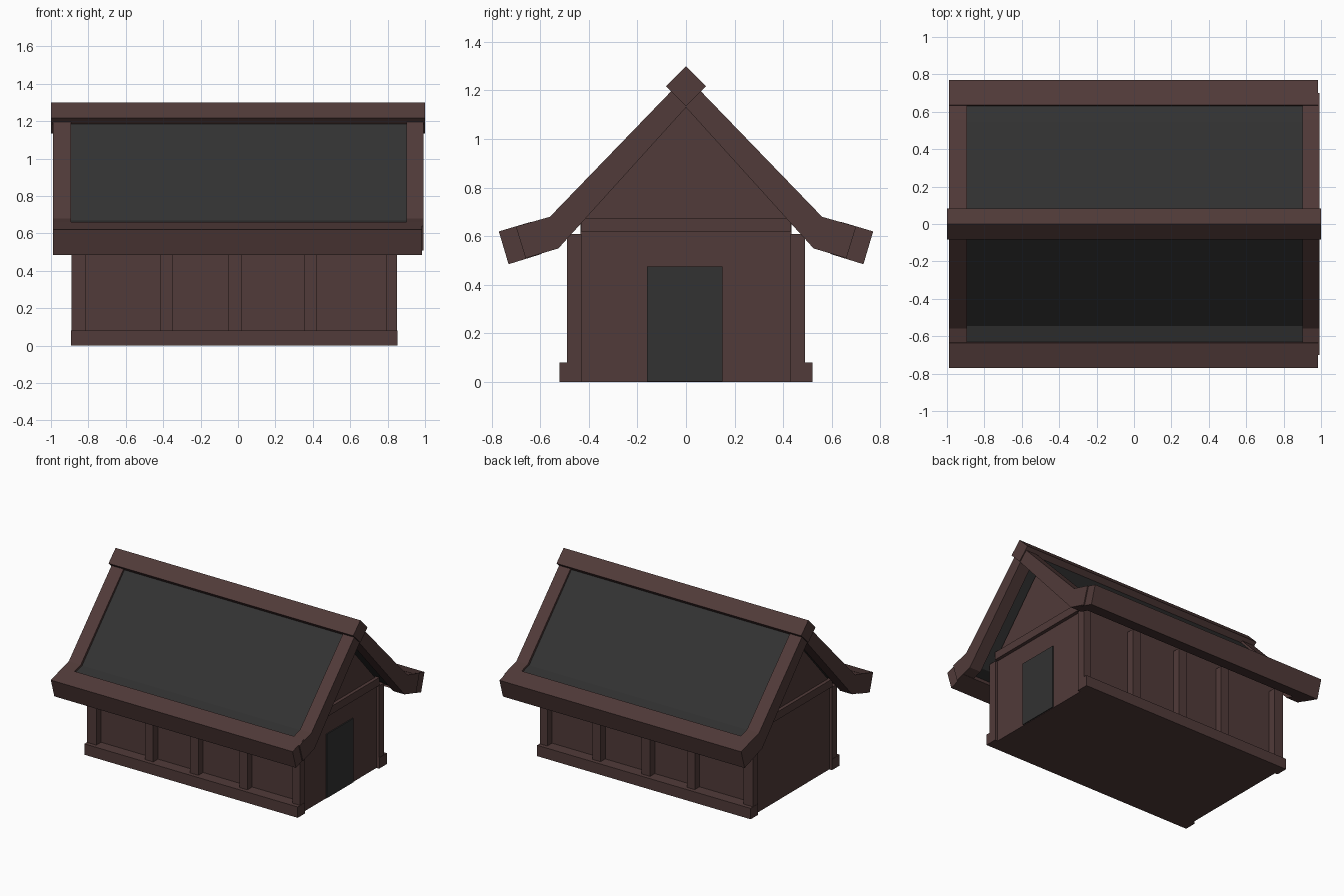
import bpy, bmesh

if "Cube" in bpy.data.objects:
    bpy.data.objects.remove(bpy.data.objects["Cube"])

def material(name, rgb):
    m = bpy.data.materials.new(name)
    m.diffuse_color = (*rgb, 1)
    m.use_nodes = True
    m.node_tree.nodes["Principled BSDF"].inputs["Base Color"].default_value = m.diffuse_color
    return m

WOOD = material("dark_brown_wood", (0.082, 0.043, 0.041))
GREY = material("charcoal_grey", (0.032, 0.032, 0.032))

def prism(name, pts, x0, x1, mat):
    """Extrude a (y, z) profile along x."""
    bm = bmesh.new()
    face = bm.faces.new([bm.verts.new((x0, y, z)) for y, z in pts])
    ext = bmesh.ops.extrude_face_region(bm, geom=[face])["geom"]
    verts = [v for v in ext if isinstance(v, bmesh.types.BMVert)]
    bmesh.ops.translate(bm, verts=verts, vec=(x1 - x0, 0, 0))
    bmesh.ops.recalc_face_normals(bm, faces=bm.faces)
    me = bpy.data.meshes.new(name)
    bm.to_mesh(me)
    bm.free()
    me.materials.append(mat)
    ob = bpy.data.objects.new(name, me)
    bpy.context.collection.objects.link(ob)
    return ob

def box(name, x, y, z, mat):
    return prism(name, [(y[0], z[0]), (y[1], z[0]), (y[1], z[1]), (y[0], z[1])], x[0], x[1], mat)

def mirror_y(pts):
    return [(-y, z) for y, z in pts]

def band(outer, inner):
    """Closed symmetric band from apex-to-eave half lines."""
    return mirror_y(outer[:0:-1]) + outer + inner[::-1] + mirror_y(inner[1:])

# Walls with gable ends
prism("walls", [(-0.435, 0), (0.435, 0), (0.435, 0.65), (0, 1.14), (-0.435, 0.65)], -0.87, 0.83, WOOD)

# Door on the right end
box("door", (0.828, 0.838), (-0.16, 0.15), (0.003, 0.475), GREY)

# Tie beams across both gables
box("tie_beam_right", (0.82, 0.855), (-0.43, 0.43), (0.617, 0.675), WOOD)
box("tie_beam_left", (-0.895, -0.86), (-0.43, 0.43), (0.617, 0.675), WOOD)

# Posts and base beams on the long sides
posts = [(-0.89, -0.815), (-0.415, -0.35), (-0.05, 0.02), (0.355, 0.42), (0.79, 0.85)]
for s, side in ((-1, "front"), (1, "back")):
    for i, xs in enumerate(posts):
        box(f"{side}_post_{i}", xs, (s * 0.43, s * 0.49), (0, 0.61), WOOD)
    box(f"{side}_base_beam", (-0.892, 0.852), (s * 0.432, s * 0.52), (0, 0.08), WOOD)

    # Eave boards along the roof edge
    eave = [(0.635, 0.66), (0.77, 0.62), (0.73, 0.485), (0.595, 0.527)]
    prism(f"{side}_eave_board", [(s * y, z) for y, z in eave], -0.99, 0.985, WOOD)

# Bargeboards with flared ends
barge = band([(0, 1.26), (0.56, 0.68), (0.70, 0.64)], [(0, 1.13), (0.525, 0.55), (0.66, 0.51)])
prism("bargeboard_left", barge, -0.99, -0.892, WOOD)
prism("bargeboard_right", barge, 0.90, 0.993, WOOD)

# Roof covering, slightly recessed between the boards
roof = band([(0, 1.24), (0.545, 0.668), (0.65, 0.64)], [(0, 1.16), (0.525, 0.58), (0.65, 0.545)])
prism("roof_panel", roof, -0.90, 0.91, GREY)

# Ridge beam, a square turned on its corner
prism("ridge_beam", [(0, 1.30), (0.083, 1.217), (0, 1.134), (-0.083, 1.217)], -1.0, 1.0, WOOD)
